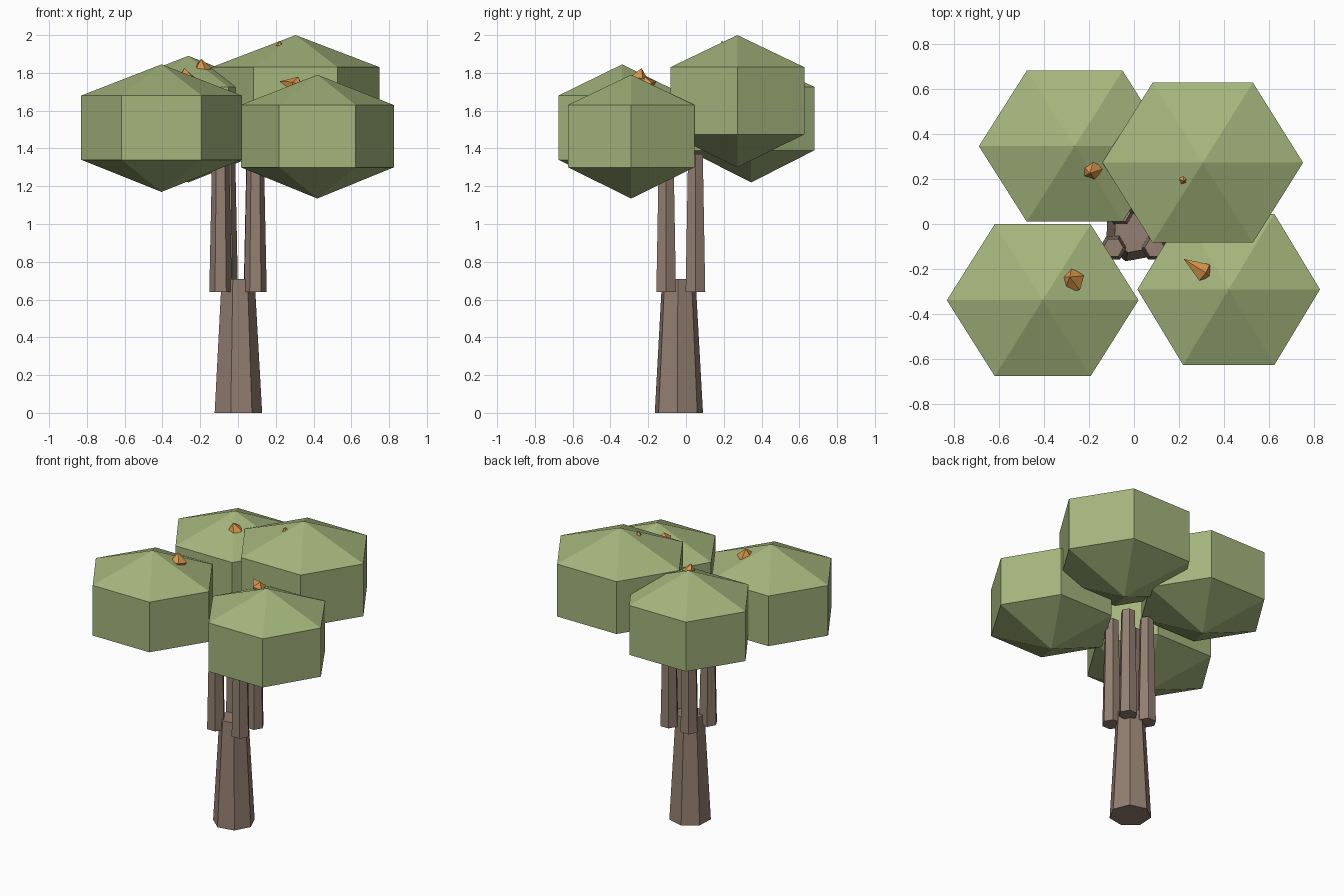
import bpy, bmesh, math
from mathutils import Vector

cube = bpy.data.objects.get("Cube")
if cube:
    bpy.data.objects.remove(cube, do_unlink=True)


def make_material(name, rgb):
    mat = bpy.data.materials.new(name)
    mat.use_nodes = True
    mat.diffuse_color = (*rgb, 1)
    mat.node_tree.nodes["Principled BSDF"].inputs["Base Color"].default_value = (*rgb, 1)
    return mat


bark = make_material("brown bark", (0.29, 0.21, 0.165))
foliage = make_material("leaf green", (0.37, 0.46, 0.20))
fruit = make_material("orange", (0.70, 0.31, 0.07))


def lathe(name, sides, profile, mat, location, turn=0.0, squash=1.0, axis=None):
    """Flat-faced solid from (radius, height) rings; radius 0 makes a point."""
    bm = bmesh.new()
    rings = []
    for r, z in profile:
        if r == 0:
            rings.append([bm.verts.new((0, 0, z))] * sides)
            continue
        angles = [turn + math.tau * i / sides for i in range(sides)]
        rings.append([bm.verts.new((r * math.cos(a), squash * r * math.sin(a), z)) for a in angles])
    for low, high in zip(rings, rings[1:]):
        for i in range(sides):
            j = (i + 1) % sides
            corners = list(dict.fromkeys((low[i], low[j], high[j], high[i])))
            bm.faces.new(corners)
    # Cap the open ends
    if profile[0][0]:
        bm.faces.new(rings[0][::-1])
    if profile[-1][0]:
        bm.faces.new(rings[-1])
    bmesh.ops.recalc_face_normals(bm, faces=bm.faces)
    mesh = bpy.data.meshes.new(name)
    bm.to_mesh(mesh)
    bm.free()
    mesh.materials.append(mat)
    obj = bpy.data.objects.new(name, mesh)
    obj.location = location
    if axis is not None:
        obj.rotation_euler = axis.to_track_quat("Z", "Y").to_euler()
    bpy.context.collection.objects.link(obj)
    return obj


# Seven-sided tapering trunk
lathe("trunk", 7, [(0.131, 0), (0.091, 0.71)], bark, (-0.003, -0.039, 0), math.radians(-157))

# Four six-sided branches
for name, x, y in [("front_right", -0.092, -0.105), ("front_left", 0.092, -0.105),
                   ("back_right", -0.06, 0.05), ("back_left", 0.09, 0.05)]:
    lathe(name + "_branch", 6, [(0.06, 0.64), (0.045, 1.37)], bark, (x, y, 0))

# Six-sided canopies with pointed top and bottom: centre, radius, half depth, heights
canopies = {
    "front_right": ((-0.405, -0.338), 0.425, 0.337, (1.17, 1.34, 1.68, 1.845)),
    "front_left": ((0.42, -0.29), 0.405, 0.335, (1.135, 1.30, 1.63, 1.79)),
    "back_left": ((0.305, 0.272), 0.445, 0.355, (1.30, 1.475, 1.83, 2.0)),
    "back_right": ((-0.263, 0.345), 0.425, 0.335, (1.22, 1.39, 1.725, 1.89)),
}
for name, ((x, y), r, depth, heights) in canopies.items():
    profile = list(zip((0, r, r, 0), heights))
    squash = depth / (r * math.sin(math.pi / 3))
    lathe(name + "_canopy", 6, profile, foliage, (x, y, 0), squash=squash)

# Small half-sunk orange fruits: base centre, tip, radius
fruits = {
    "front_right": ((-0.275, -0.25, 1.765), (-0.285, -0.235, 1.825), 0.058),
    "front_left": ((0.31, -0.215, 1.735), (0.22, -0.155, 1.755), 0.045),
    "back_left": ((0.22, 0.195, 1.945), (0.22, 0.19, 1.97), 0.02),
    "back_right": ((-0.19, 0.24, 1.82), (-0.195, 0.225, 1.875), 0.05),
}
for name, (base, tip, r) in fruits.items():
    axis = Vector(tip) - Vector(base)
    lathe(name + "_fruit", 5, [(0, -r * 0.8), (r, 0), (0, axis.length)], fruit, base, 0.4, axis=axis)
